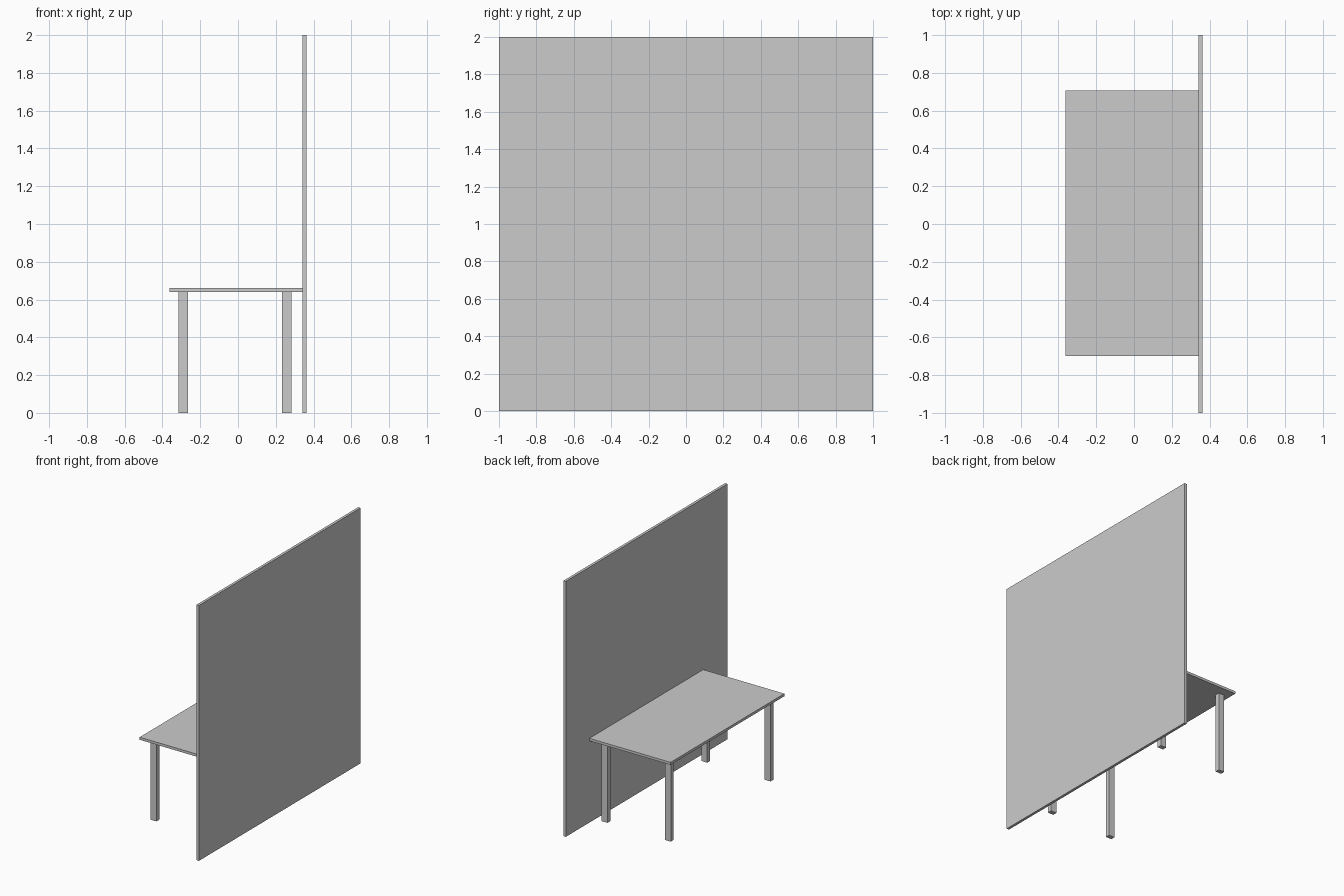
import bpy

if "Cube" in bpy.data.objects:
    bpy.data.objects.remove(bpy.data.objects["Cube"])


def box(name, x, y, z):
    """Axis-aligned box from (min, max) ranges."""
    bpy.ops.mesh.primitive_cube_add(
        size=1, location=[(a + b) / 2 for a, b in (x, y, z)])
    obj = bpy.context.object
    obj.name = name
    obj.scale = [b - a for a, b in (x, y, z)]
    bpy.ops.object.transform_apply(location=False, rotation=False, scale=True)
    return obj


# Upright square panel behind the table
box("back_panel", (0.341, 0.362), (-1, 1), (0, 2))

# Table top butting against the panel
box("table_top", (-0.362, 0.341), (-0.70, 0.708), (0.64, 0.66))

# Four legs
LEG_X, LEG_Y = 0.05, 0.035
for side, cx in (("outer", -0.29), ("inner", 0.258)):
    for end, cy in (("front", -0.613), ("back", 0.621)):
        box(f"{side}_{end}_leg",
            (cx - LEG_X / 2, cx + LEG_X / 2),
            (cy - LEG_Y / 2, cy + LEG_Y / 2),
            (0, 0.64))
